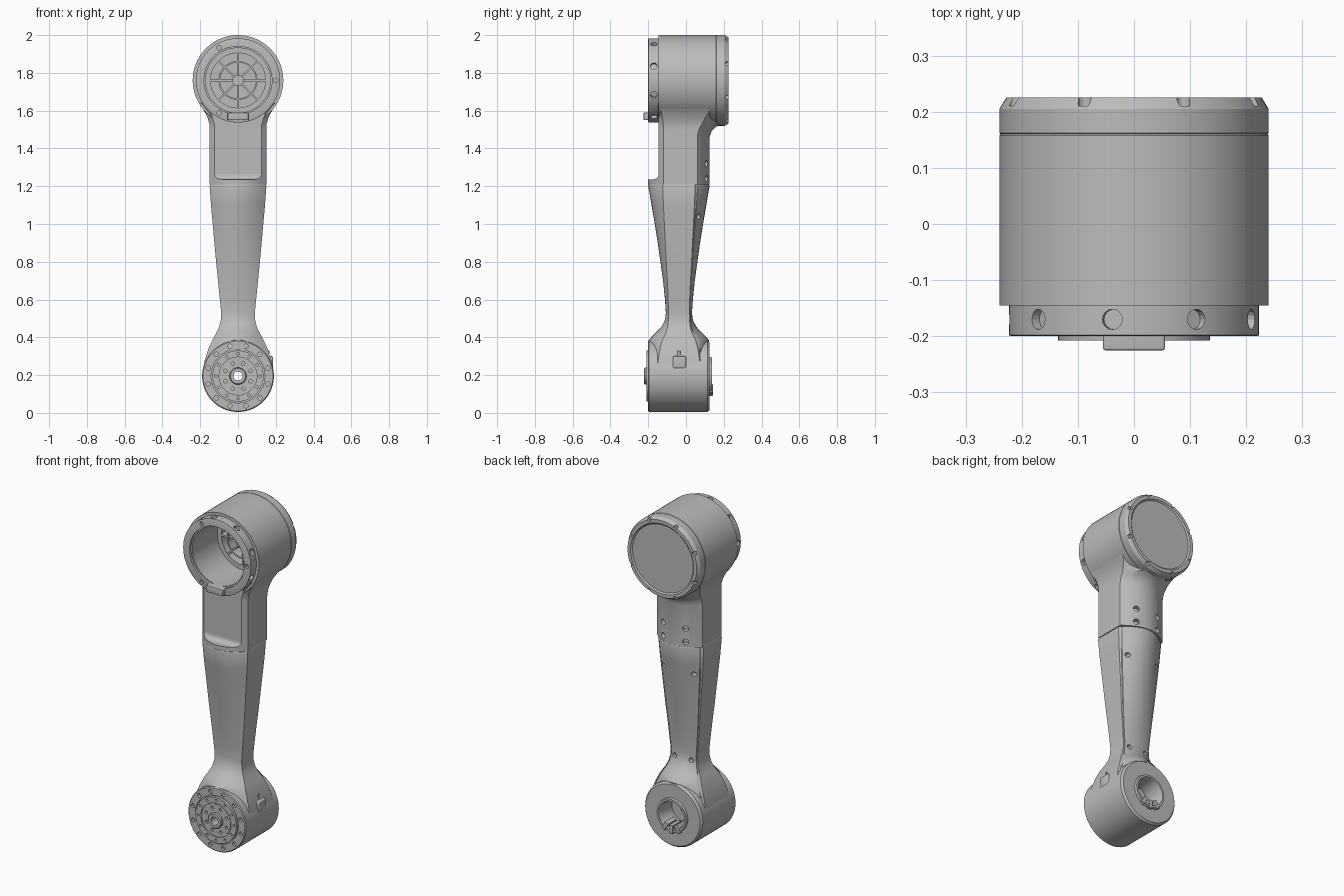
import bpy, bmesh
from math import sin, cos, pi, radians
from mathutils import Matrix, Vector

if "Cube" in bpy.data.objects:
    bpy.data.objects.remove(bpy.data.objects["Cube"])

metal = bpy.data.materials.new("plain_grey")
metal.use_nodes = True
grey = (0.5, 0.5, 0.5, 1)
metal.diffuse_color = grey
metal.node_tree.nodes["Principled BSDF"].inputs["Base Color"].default_value = grey

TOP, LOW, MID = 1.76, 0.195, -0.0375   # joint heights, arm centre plane


def finish(name, bm):
    bmesh.ops.remove_doubles(bm, verts=bm.verts, dist=1e-5)
    bmesh.ops.recalc_face_normals(bm, faces=bm.faces)
    me = bpy.data.meshes.new(name)
    bm.to_mesh(me)
    bm.free()
    ob = bpy.data.objects.new(name, me)
    bpy.context.collection.objects.link(ob)
    me.materials.append(metal)
    return ob


def bridge(bm, rings, closed):
    """Skin a list of vertex loops."""
    pairs = list(zip(rings, rings[1:]))
    if closed:
        pairs.append((rings[-1], rings[0]))
    for a, b in pairs:
        for i in range(len(a)):
            j = (i + 1) % len(a)
            bm.faces.new((a[i], a[j], b[j], b[i]))


def turned(name, profile, z, closed=False, n=72):
    """Revolve (radius, y) points about a y-directed axis at height z."""
    bm = bmesh.new()
    rings = [[bm.verts.new((r * cos(2 * pi * k / n), y, z + r * sin(2 * pi * k / n)))
              for k in range(n)] for r, y in profile]
    bridge(bm, rings, closed)
    if not closed:
        bmesh.ops.remove_doubles(bm, verts=bm.verts, dist=1e-5)
    bmesh.ops.dissolve_degenerate(bm, edges=bm.edges, dist=1e-6)
    return finish(name, bm)


def section(bm, z, hx, flat0, flat1, y0, y1, groove=0):
    """Loop with flat sides and bowed front and back."""
    steps = [1, .9, .75, .6, .4, .2, 0, -.2, -.4, -.6, -.75, -.9, -1]
    back = [1, .94, .925, .91] + steps[2:-2] + [-.91, -.925, -.94, -1]
    pts = [(-s * hx, flat0 + (y0 - flat0) * (1 - s * s)) for s in steps]
    pts += [(s * hx, flat1 + (y1 - flat1) * (1 - s * s) - (groove if abs(s) == .925 else 0))
            for s in back]
    return [bm.verts.new((x, y, z)) for x, y in pts]


def loft(name, rows, groove=0):
    bm = bmesh.new()
    rings = [section(bm, *row, groove=groove) for row in rows]
    bridge(bm, rings, False)
    bm.faces.new(rings[0])
    bm.faces.new(rings[-1])
    return finish(name, bm)


def box(name, lo, hi, bevel=0):
    lo, hi = Vector(lo), Vector(hi)
    bm = bmesh.new()
    bmesh.ops.create_cube(bm, size=1, matrix=Matrix.Translation((lo + hi) / 2)
                          @ Matrix.Diagonal((*(hi - lo), 1)))
    if bevel:
        bmesh.ops.bevel(bm, geom=bm.edges[:], offset=bevel, segments=4,
                        affect='EDGES', profile=0.5)
    return finish(name, bm)


def pegs(name, items):
    """Cylinders as (centre, axis, radius, length) in one mesh."""
    bm = bmesh.new()
    for c, axis, r, length in items:
        rot = Vector(axis).to_track_quat('Z', 'Y').to_matrix().to_4x4()
        bmesh.ops.create_cone(bm, cap_ends=True, segments=16, radius1=r, radius2=r,
                              depth=length, matrix=Matrix.Translation(c) @ rot)
    return finish(name, bm)


def cut(ob, cutter):
    cutter.hide_render = True
    cutter.hide_viewport = True
    cutter.display_type = 'WIRE'
    m = ob.modifiers.new("cut", 'BOOLEAN')
    m.operation, m.solver, m.object = 'DIFFERENCE', 'EXACT', cutter


def polar(r, deg, y, z):
    return (r * sin(radians(deg)), y, z + r * cos(radians(deg)))


def circle(r, n, y, z, size, depth, start=0):
    return [(polar(r, start + 360 * k / n, y, z), (0, 1, 0), size, depth) for k in range(n)]


# Upper housing: hollow drum with front flange, seam groove and chamfered cap
housing = turned("upper_housing", [
    (0, .218), (.2, .218), (.208, .225), (.228, .225), (.24, .205), (.24, .162),
    (.238, .16), (.24, .158), (.24, -.145), (.223, -.145), (.223, -.198), (.218, -.2),
    (.18, -.2), (.18, -.185), (.172, -.185), (.172, .1), (0, .1)], TOP)
holes = [(polar(.225, 40 * k - 50, -.17, TOP), polar(1, 40 * k - 50, 0, 0), .018, .04)
         for k in range(9)]
holes += circle(.2, 3, -.2, TOP, .012, .03, 90)
holes += circle(.229, 8, .225, TOP, .012, .03, 22.5)
cut(housing, pegs("housing_hole_cutter", holes))

# Ribs inside the drum
turned("rib_hub", [(0, .03), (.03, .03), (.03, .11), (0, .11)], TOP, n=32)
turned("rib_ring", [(.095, .04), (.103, .04), (.103, .11), (.095, .11)], TOP, True, 48)
turned("outer_ledge", [(.145, .05), (.176, .05), (.176, .11), (.145, .11)], TOP, True)
for k in range(8):
    rib = box(f"spoke_{k + 1}", (-.005, .045, .025), (.005, .105, .15))
    rib.data.transform(Matrix.Translation((0, 0, TOP)) @ Matrix.Rotation(k * pi / 4, 4, 'Y'))
box("flange_key", (-.055, -.225, 1.55), (.055, -.15, 1.59), .004)

# Neck between the housing and the arm
neck = loft("neck", [
    (1.21, .15, -.12, .06, -.2, .125), (1.46, .15, -.12, .06, -.2, .125),
    (1.49, .15, -.12, .065, -.2, .135), (1.515, .15, -.12, .075, -.2, .16),
    (1.53, .152, -.12, .085, -.2, .2), (1.56, .16, -.125, .1, -.2, .2),
    (1.59, .175, -.13, .12, -.2, .2), (1.62, .193, -.135, .13, -.2, .2),
    (1.64, .205, -.14, .14, -.2, .2)])
cut(neck, box("recess_cutter", (-.155, -.4, 1.236), (.155, -.145, 1.8), .028))
cut(neck, turned("drum_cutter", [(0, -.5), (.205, -.5), (.205, .19), (0, .19)], TOP))
cut(neck, pegs("neck_hole_cutter", [((s * .075, .11, z), (s * .5, 1, 0), .017, .06)
                                    for s in (-1, 1) for z in (1.24, 1.32)]))

# Tapered arm: height, half width, half side flat, half depth
rows = [(1.208, .147, .085, .16), (1.2, .15, .086, .162), (1.1, .143, .082, .145),
        (1.0, .134, .077, .128), (.9, .125, .072, .112), (.8, .116, .067, .098),
        (.7, .106, .061, .084), (.6, .096, .057, .074), (.53, .089, .055, .069),
        (.49, .091, .056, .074), (.455, .1, .06, .093), (.425, .114, .068, .122),
        (.4, .128, .08, .147), (.385, .136, .088, .158), (.34, .156, .1, .158),
        (.28, .176, .11, .158), (.2, .188, .12, .158)]
arm = loft("arm", [(z, w, MID - f, MID + f, MID - d, MID + d) for z, w, f, d in rows], .006)
cut(arm, turned("joint_cutter", [(0, -.5), (.14, -.5), (.14, .5), (0, .5)], LOW))
cut(arm, pegs("arm_hole_cutter", [((s * x, y, z), (0, 1, 0), .014, .05) for s in (-1, 1)
                                  for x, y, z in ((.1, .06, 1.04), (.055, .03, .5))]))

# Lower joint: flanged drum with a through hole and rear socket
joint = turned("lower_joint", [
    (.024, -.222), (.04, -.222), (.045, -.217), (.045, -.205), (.095, -.205),
    (.095, -.2), (.1, -.2), (.1, -.208), (.135, -.208), (.135, -.19), (.142, -.19),
    (.142, -.2), (.185, -.2), (.19, -.195), (.19, .113), (.18, .125), (.1, .125),
    (.097, .138), (.085, .138), (.08, .125), (.08, .02), (.024, .02)], LOW, True)
holes = circle(.163, 12, -.2, LOW, .012, .03, 15) + circle(.118, 12, -.208, LOW, .007, .03)
holes += circle(.072, 8, -.205, LOW, .009, .03, 22.5)
cut(joint, pegs("joint_hole_cutter", holes))

# Socket connectors and the side boss
for k, deg in enumerate((150, 180, 210)):
    pin = box(f"connector_{k + 1}", (-.012, .06, .055), (.012, .142, .105), .003)
    pin.data.transform(Matrix.Translation((0, 0, LOW)) @ Matrix.Rotation(radians(deg), 4, 'Y'))
box("side_boss", (.1, -.07, .235), (.186, 0, .3), .008)
box("boss_tab", (.1, -.045, .29), (.168, -.03, .33), .003)

# Smooth curved faces, keep crisp edges
bpy.ops.object.select_all(action='DESELECT')
for ob in bpy.context.collection.objects:
    if ob.type == 'MESH' and not ob.name.endswith("cutter"):
        ob.select_set(True)
        bpy.context.view_layer.objects.active = ob
bpy.ops.object.shade_smooth_by_angle(angle=radians(30))
